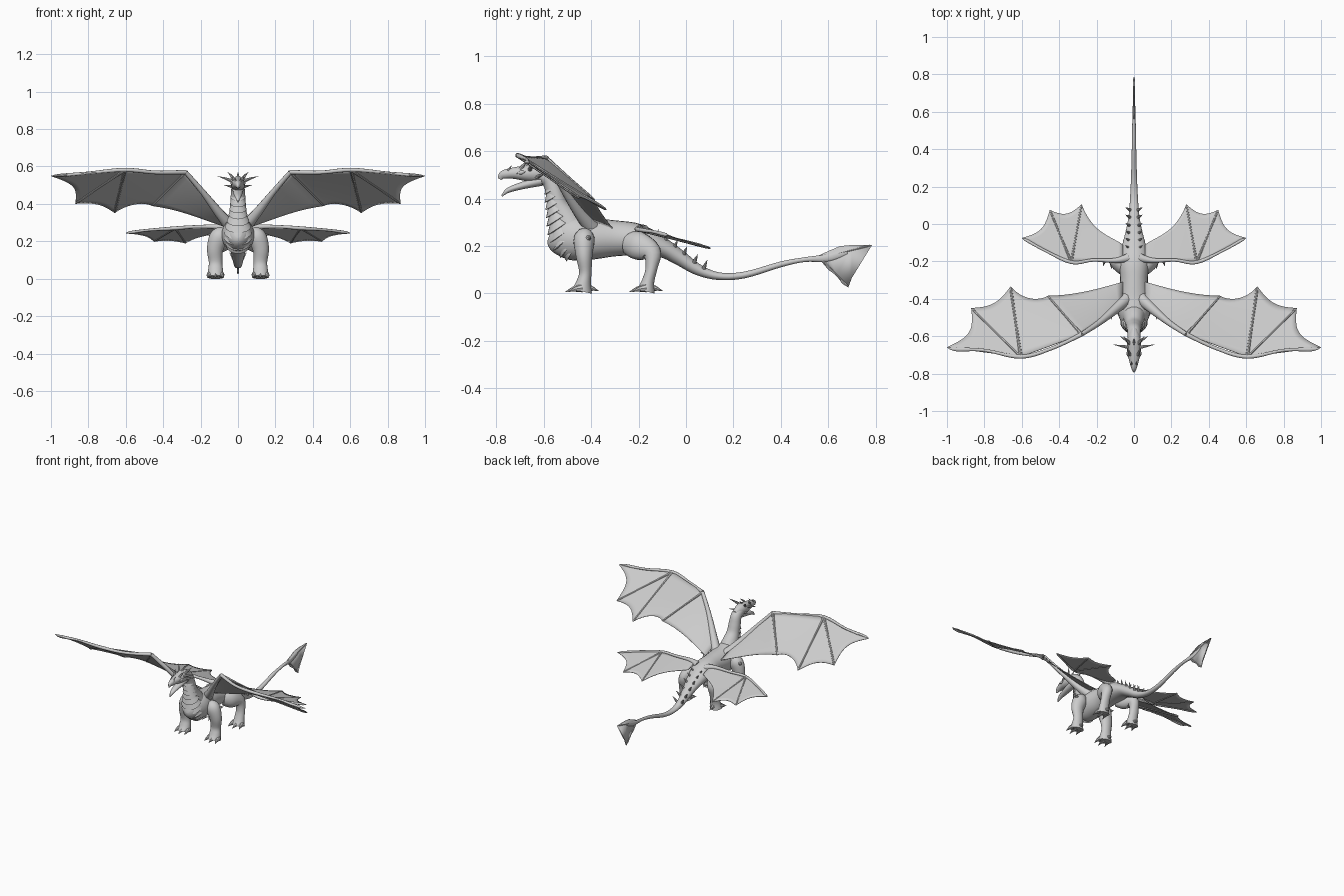
import bpy, bmesh, math
from mathutils import Vector as V

if "Cube" in bpy.data.objects:
    bpy.data.objects.remove(bpy.data.objects["Cube"])

grey = bpy.data.materials.new("stone_grey")
grey.diffuse_color = (0.6, 0.6, 0.6, 1)
grey.use_nodes = True
grey.node_tree.nodes["Principled BSDF"].inputs["Base Color"].default_value = grey.diffuse_color


def finish(name, bm, mirror=False, thick=0, angle=40):
    bmesh.ops.remove_doubles(bm, verts=bm.verts, dist=0.0002)
    bmesh.ops.recalc_face_normals(bm, faces=bm.faces)
    me = bpy.data.meshes.new(name)
    bm.to_mesh(me)
    bm.free()
    me.materials.append(grey)
    me.polygons.foreach_set("use_smooth", [True] * len(me.polygons))
    me.set_sharp_from_angle(angle=math.radians(angle))
    ob = bpy.data.objects.new(name, me)
    bpy.context.collection.objects.link(ob)
    if mirror:
        m = ob.modifiers.new("mirror", 'MIRROR')
        m.use_mirror_merge = False
    if thick:
        s = ob.modifiers.new("thickness", 'SOLIDIFY')
        s.thickness, s.offset = thick, 0
    return ob


def spline(pts, n):
    """Catmull-Rom through tuples of any length."""
    out = []
    for i in range(len(pts) - 1):
        a, b, c, d = (pts[max(i - 1, 0)], pts[i], pts[i + 1], pts[min(i + 2, len(pts) - 1)])
        for k in range(n):
            t = k / n
            out.append(tuple(q + 0.5 * t * (r - p + t * (2*p - 5*q + 4*r - s + t * (3*(q - r) + s - p)))
                             for p, q, r, s in zip(a, b, c, d)))
    return out + [tuple(pts[-1])]


def sweep(bm, pts, smooth=5, segs=14, lean=(0, 0, 0)):
    """Elliptical tube through (x, y, z, half width, half depth)."""
    ps = spline(pts, smooth) if smooth else pts
    d = (V(ps[-1][:3]) - V(ps[0][:3])).normalized()
    ref = V((1, 0, 0)) if abs(d.x) < 0.7 else V((0, 0, 1))
    rings = []
    for i, p in enumerate(ps):
        t = (V(ps[min(i + 1, len(ps) - 1)][:3]) - V(ps[max(i - 1, 0)][:3])).normalized() + V(lean)
        t.normalize()
        s = (ref - t * ref.dot(t)).normalized()
        u = t.cross(s)
        rings.append([bm.verts.new(V(p[:3]) + s * max(p[3], .0006) * math.cos(a) + u * max(p[4], .0006) * math.sin(a))
                      for a in (2 * math.pi * k / segs for k in range(segs))])
    for A, B in zip(rings, rings[1:]):
        for k in range(segs):
            bm.faces.new((A[k], A[k - 1], B[k - 1], B[k]))
    bm.faces.new(rings[0])
    bm.faces.new(rings[-1])


def tube(name, pts, mirror=False, **kw):
    bm = bmesh.new()
    sweep(bm, pts, **kw)
    return finish(name, bm, mirror)


def spikes(name, items, mirror=True):
    """Curved cones from (base, tip, radius)."""
    bm = bmesh.new()
    for base, tip, r in items:
        mid = (V(base) + V(tip)) / 2 + V((0, 0, r * 0.2))
        sweep(bm, [(*base, r, r), (*mid, r * .6, r * .6), (*tip, 0, 0)], smooth=3, segs=8)
    return finish(name, bm, mirror)


def membrane(name, panels):
    """Skin panels between two rays, with scooped front and trailing edges."""
    bm = bmesh.new()
    n = 10
    for a0, a1, b0, b1, front, sag in panels:
        a0, a1, b0, b1 = map(V, (a0, a1, b0, b1))
        g = []
        for i in range(n + 1):
            u = i / n
            w = 4 * u * (1 - u)
            row = []
            for j in range(n + 1):
                v = front * w + (1 - (front + sag) * w) * j / n
                row.append(bm.verts.new(a0.lerp(a1, v).lerp(b0.lerp(b1, v), u)))
            g.append(row)
        for i in range(n):
            for j in range(n):
                bm.faces.new((g[i][j], g[i + 1][j], g[i + 1][j + 1], g[i][j + 1]))
    return finish(name, bm, True, 0.004)


def bones(name, lines, r):
    """Tapered wing fingers ending in small claws."""
    bm = bmesh.new()
    for a, b in lines:
        a, b = V(a), V(b)
        c = a.lerp(b, .93)
        sweep(bm, [(*a, r, r), (*a.lerp(b, .5), r * .7, r * .7), (*c, r * .75, r * .75), (*b, 0, 0)], smooth=3, segs=8)
    return finish(name, bm, True)


# Body and tail
tube("body_and_tail", [(0, *p) for p in [
    (-.575, .25, .02, .03), (-.55, .243, .055, .07), (-.48, .235, .085, .095), (-.40, .23, .085, .088),
    (-.30, .232, .074, .076), (-.20, .226, .08, .066), (-.10, .193, .06, .042), (-.03, .152, .042, .033),
    (.05, .10, .028, .024), (.14, .072, .021, .016), (.25, .078, .016, .014), (.40, .122, .012, .012),
    (.50, .142, .01, .01), (.60, .15, .008, .016), (.68, .175, .004, .012)]], segs=24)

# Neck with overlapping throat plates
tube("neck", [(0, *p) for p in [
    (-.47, .24, .075, .075), (-.505, .31, .056, .06), (-.537, .37, .044, .042), (-.555, .43, .04, .037),
    (-.575, .48, .036, .037), (-.62, .505, .034, .035)]], segs=20)
path = spline([(-.572, .455, .034, .028), (-.562, .40, .04, .036), (-.55, .34, .048, .043),
               (-.535, .275, .066, .054), (-.515, .215, .07, .056), (-.48, .175, .06, .045)], 2)
plates = []
for p, q in zip(path, path[1:]):
    plates.append((0, p[0], p[1], p[2] * .88, p[3] * .8))
    plates.append((0, q[0], q[1] + .003, q[2] * 1.05, q[3] * 1.12))
tube("throat_plates", plates, smooth=0, segs=24, lean=(0, .4, 0))

# Head, jaw, eyes and horns
tube("head", [(0, *p) for p in [
    (-.565, .49, .02, .03), (-.62, .507, .037, .04), (-.67, .507, .037, .035), (-.73, .507, .026, .024),
    (-.772, .50, .014, .018), (-.787, .482, .003, .008)]], segs=18)
tube("lower_jaw", [(0, *p) for p in [
    (-.61, .475, .03, .022), (-.69, .455, .024, .016), (-.75, .435, .015, .011), (-.778, .41, .002, .003)]])
tube("eye", [(.030, -.715, .505, 0, 0), (.034, -.695, .51, .006, .008), (.036, -.675, .515, 0, 0)], True, smooth=4)
spikes("horns", [
    ((.025, -.66, .52), (.11, -.645, .548), .010), ((.022, -.64, .53), (.055, -.60, .57), .010),
    ((.028, -.63, .49), (.075, -.60, .50), .009), ((.02, -.70, .525), (.035, -.665, .56), .009),
    ((.012, -.755, .51), (.014, -.735, .54), .007)])
spikes("crown_spike", [((0, -.65, .53), (0, -.61, .57), .010)], False)

# Tail fin and tail spikes
bm = bmesh.new()
edge = [(.55, .155), (.60, .178), (.65, .199), (.70, .204), (.785, .203), (.745, .175), (.715, .135), (.703, .10),
        (.70, .065), (.685, .025), (.66, .04), (.635, .075), (.60, .10), (.575, .13)]
vs = [bm.verts.new((0, y, z)) for y, z in edge]
bmesh.ops.triangulate(bm, faces=[bm.faces.new(vs)])
finish("tail_fin", bm, thick=.006)
bones("tail_fin_ribs", [((.001, .57, .15), (.001, .78, .203)), ((.001, .57, .145), (.001, .685, .027))], .006)
spikes("tail_spikes", [((.022, y, z), (.046, y + .015, z + .035), .009) for y, z in
                       [(-.13, .235), (-.09, .215), (-.05, .19), (-.01, .163), (.035, .13), (.075, .105)]])

# Legs with clawed feet
tube("front_leg", [(.07, -.425, .25, .03, .03), (.10, -.43, .225, .05, .045), (.122, -.43, .16, .044, .036),
                   (.12, -.425, .09, .036, .027), (.12, -.432, .045, .04, .032), (.12, -.44, .008, .045, .045)], True)
tube("hind_leg", [(.05, -.24, .21, .04, .05), (.085, -.20, .20, .045, .06), (.112, -.145, .172, .036, .042),
                  (.122, -.145, .11, .032, .026), (.122, -.16, .05, .036, .027), (.122, -.17, .008, .044, .04)], True)
toes = []
for y in (-.44, -.17):
    for x, dx in ((.09, -.012), (.121, 0), (.15, .015)):
        toes.append(((x, y, .022), (x + dx, y - .07 + abs(dx), .006), .018))
    toes.append(((.12, y + .01, .025), (.12, y + .072, .01), .018))
spikes("toes", toes)
spikes("elbow_spikes", [((.11, -.43, .215), (.165, -.40, .238), .025)])

# Front wings
W, E, T = (.28, -.59, .57), (.605, -.71, .582), (1.0, -.66, .55)
f1, f2, f3 = (.46, -.385, .39), (.66, -.335, .352), (.87, -.45, .402)
membrane("front_wing_skin", [
    ((.06, -.43, .32), (.06, -.31, .275), W, f1, 0, .08), (W, f1, E, f2, 0, .14),
    (E, f2, E, f3, 0, .1), (E, f3, E, T, 0, .16)])
tube("front_wing_arm", [(.04, -.40, .28, .035, .035), (.10, -.455, .35, .026, .026), (.19, -.53, .465, .016, .016),
                        (*W, .012, .012)], True, segs=10)
tube("front_wing_forearm", [(*W, .012, .012), (.44, -.665, .568, .010, .010), (*E, .011, .011),
                            (.80, -.675, .565, .008, .008), (.95, -.67, .552, .009, .011), (*T, 0, 0)], True, segs=10)
bones("front_wing_fingers", [(W, f1), (E, f2), (E, f3)], .010)

# Back wings
E, T = (.335, -.205, .27), (.6, -.075, .245)
f1, f2 = (.28, .105, .19), (.45, .075, .2)
membrane("back_wing_skin", [
    ((.06, -.19, .275), (.06, -.11, .25), E, f1, 0, .2), (E, f1, E, f2, 0, .12), (E, f2, E, T, 0, .14)])
tube("back_wing_arm", [(.03, -.18, .265, .025, .025), (.10, -.195, .277, .014, .014), (.22, -.193, .278, .009, .009),
                       (*E, .010, .010), (.48, -.14, .26, .007, .007), (.57, -.09, .248, .008, .008), (*T, 0, 0)],
     True, segs=10)
bones("back_wing_fingers", [(E, f1), (E, f2)], .008)
